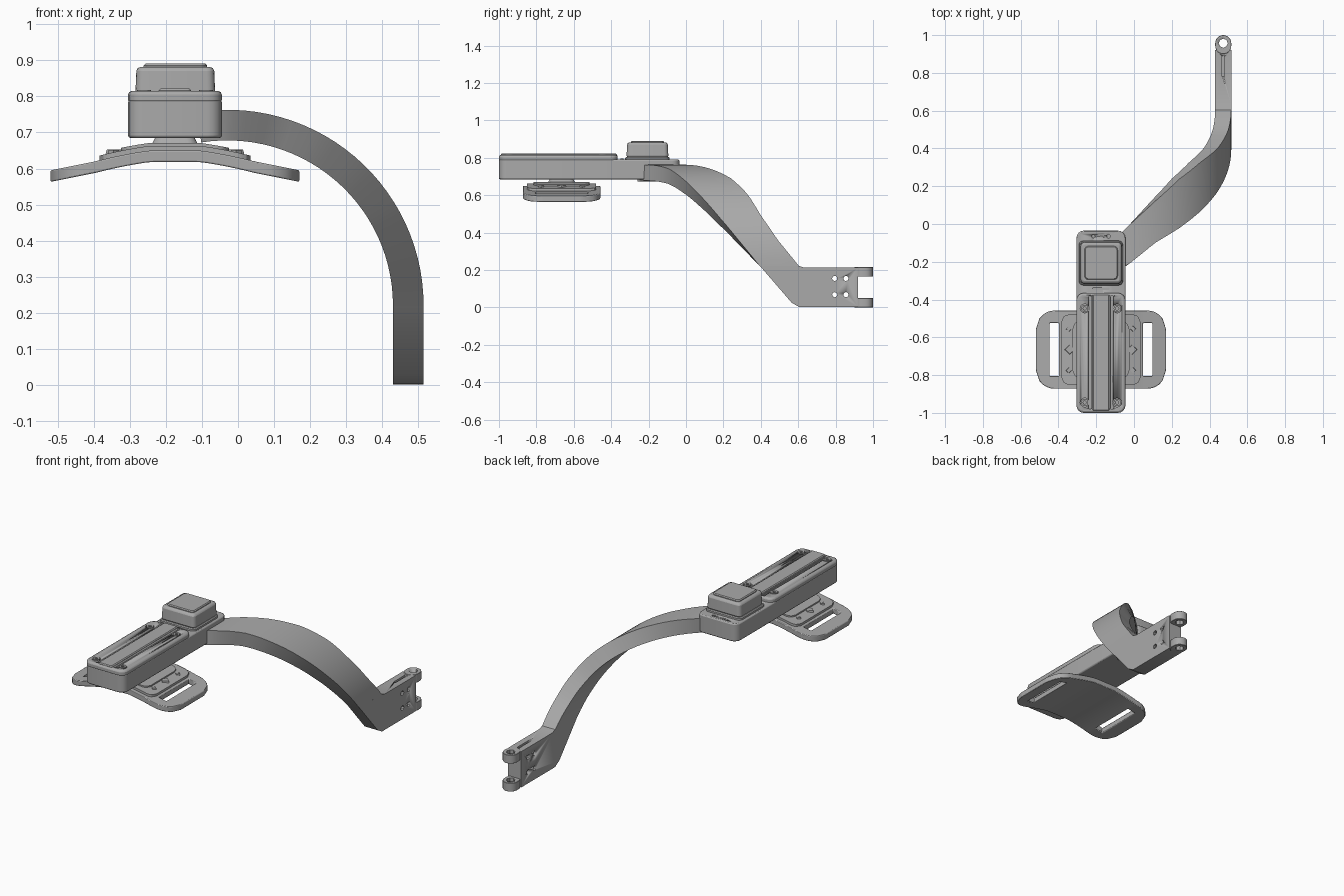
import bpy, bmesh
from math import sin, cos, pi, radians, sqrt
from mathutils import Vector

if "Cube" in bpy.data.objects:
    bpy.data.objects.remove(bpy.data.objects["Cube"])

grey = bpy.data.materials.new("plain grey")
grey.use_nodes = True
GREY = (0.4, 0.4, 0.4, 1)
grey.diffuse_color = GREY
grey.node_tree.nodes["Principled BSDF"].inputs["Base Color"].default_value = GREY


def finish(bm, name, smooth=True):
    bmesh.ops.recalc_face_normals(bm, faces=bm.faces)
    me = bpy.data.meshes.new(name)
    bm.to_mesh(me)
    bm.free()
    me.materials.append(grey)
    ob = bpy.data.objects.new(name, me)
    bpy.context.collection.objects.link(ob)
    activate(ob)
    if smooth:
        bpy.ops.object.shade_smooth_by_angle(angle=radians(30))
    return ob


def activate(ob):
    bpy.ops.object.select_all(action='DESELECT')
    ob.select_set(True)
    bpy.context.view_layer.objects.active = ob


def prism(name, pts, lo, hi, axis="z", top=1.0):
    """Extrude a profile along an axis; top scales the far end about its middle."""
    put = {"z": lambda a, b, h: (a, b, h), "x": lambda a, b, h: (h, a, b)}[axis]
    ca = (max(p[0] for p in pts) + min(p[0] for p in pts)) / 2
    cb = (max(p[1] for p in pts) + min(p[1] for p in pts)) / 2
    bm = bmesh.new()
    low = [bm.verts.new(put(a, b, lo)) for a, b in pts]
    high = [bm.verts.new(put(ca + (a - ca) * top, cb + (b - cb) * top, hi)) for a, b in pts]
    bm.faces.new(low)
    bm.faces.new(high)
    n = len(pts)
    for i in range(n):
        j = (i + 1) % n
        bm.faces.new((low[i], low[j], high[j], high[i]))
    return finish(bm, name)


def rounded(x0, x1, y0, y1, r, seg=4):
    pts = []
    corners = ((x1 - r, y1 - r), (x0 + r, y1 - r), (x0 + r, y0 + r), (x1 - r, y0 + r))
    for k, (cx, cy) in enumerate(corners):
        for i in range(seg + 1):
            a = (k + i / seg) * pi / 2
            pts.append((cx + r * cos(a), cy + r * sin(a)))
    return pts


def circle(cx, cy, r, n=12):
    return [(cx + r * cos(2 * pi * i / n), cy + r * sin(2 * pi * i / n)) for i in range(n)]


def bevel(ob, width, seg=2):
    m = ob.modifiers.new("bevel", 'BEVEL')
    m.width, m.segments, m.limit_method = width, seg, 'ANGLE'
    m.angle_limit = radians(50)
    activate(ob)
    bpy.ops.object.modifier_apply(modifier=m.name)


def cut(ob, cutters):
    for c in cutters:
        c.hide_render = True
        m = ob.modifiers.new("cut", 'BOOLEAN')
        m.operation, m.object, m.solver = 'DIFFERENCE', c, 'EXACT'
        activate(ob)
        bpy.ops.object.modifier_apply(modifier=m.name)
        bpy.data.objects.remove(c)


MID = -0.175   # centre line of housing and cuff

# housing body with a lower rear deck
body = prism("housing_body", rounded(-0.305, -0.045, -1.0, -0.035, 0.04), 0.685, 0.79)
bevel(body, 0.006)
cut(body, [prism("pin_hole", circle(MID + s * 0.04, -0.065, 0.009), 0.77, 0.85) for s in (-1, 1)])

# front lid with long grooves and screw pockets
lid = prism("housing_lid", rounded(-0.305, -0.045, -1.0, -0.365, 0.04), 0.78, 0.815)
bevel(lid, 0.01)
cuts = [prism("groove", rounded(MID + s * 0.058 - 0.008, MID + s * 0.058 + 0.008, -0.98, -0.38, 0.006),
              0.806, 0.85) for s in (-1, 1)]
spots = [(MID + s * 0.086, y) for s in (-1, 1) for y in (-0.945, -0.447)]
cuts += [prism("pocket", circle(x, y, 0.024), 0.804, 0.85) for x, y in spots]
cut(lid, cuts)
for i, (x, y) in enumerate(spots):
    screw = prism(f"lid_screw_{i + 1}", circle(x, y, 0.019), 0.795, 0.818)
    cut(screw, [prism("socket", circle(x, y, 0.009, 6), 0.808, 0.85)])
ridge = prism("lid_ridge", rounded(MID - 0.045, MID + 0.045, -0.99, -0.37, 0.01), 0.80, 0.822)
bevel(ridge, 0.005, 1)
prism("cable_slot_cover", rounded(MID - 0.045, MID + 0.045, -0.35, -0.335, 0.007), 0.78, 0.797)

# motor cap on the rear deck
flange = prism("motor_flange", rounded(-0.292, -0.058, -0.325, -0.088, 0.025), 0.78, 0.805)
bevel(flange, 0.005, 1)
cap = prism("motor_cap", rounded(-0.285, -0.063, -0.318, -0.094, 0.022), 0.80, 0.882, top=0.97)
bevel(cap, 0.012)
bevel(prism("motor_cap_top", rounded(-0.262, -0.086, -0.295, -0.117, 0.02), 0.87, 0.891), 0.005, 1)

# curved arm: a band on a quarter arc, sliding backwards as it descends
lows = [-0.29, -0.215, -0.10, -0.02, 0.07, 0.17, 0.28, 0.395]
highs = [-0.15, -0.01, 0.12, 0.24, 0.33, 0.40, 0.49, 0.605]


def sample(vals, t):
    i = min(int(t), len(vals) - 2)
    return vals[i] + (vals[i + 1] - vals[i]) * (t - i)


bm = bmesh.new()
rings = []
STEPS = 28
for k in range(STEPS + 1):
    t = 0.4 + k * 6.6 / STEPS
    a = radians(105 - 15 * t)
    y0, y1 = sample(lows, t), sample(highs, t)
    ring = [bm.verts.new((-0.03 + r * cos(a), y, 0.22 + (r - 0.002) * sin(a)))
            for r, y in ((0.46, y0), (0.545, y0), (0.545, y1), (0.46, y1))]
    if rings:
        for i in range(4):
            j = (i + 1) % 4
            bm.faces.new((rings[-1][i], rings[-1][j], ring[j], ring[i]))
    rings.append(ring)
bm.faces.new(rings[0])
bm.faces.new(rings[-1])
finish(bm, "curved_arm")

# upright end plate with rivet holes and a top slot
X0, X1 = 0.43, 0.515
XM = (X0 + X1) / 2
plate = prism("end_plate", [(0.395, 0.222), (0.565, 0.025), (0.605, 0.002), (0.92, 0.002),
                            (0.92, 0.213), (0.63, 0.213), (0.605, 0.222)], X0, X1, "x")
cuts = [prism("rivet_hole", circle(y, z, 0.014, 8), 0.4, 0.6, "x")
        for y in (0.795, 0.855) for z in (0.068, 0.155)]
cuts.append(prism("top_slot", rounded(XM - 0.007, XM + 0.007, 0.78, 0.89, 0.005), 0.195, 0.25))
cut(plate, cuts)

# hinge ears of the fork
for name, z0, z1 in (("lower_hinge_ear", 0.0, 0.05), ("upper_hinge_ear", 0.165, 0.215)):
    ear = prism(name, rounded(X0, X1, 0.90, 1.0, 0.0424, 6), z0, z1)
    bevel(ear, 0.006, 1)
    cut(ear, [prism("hinge_hole", circle(XM, 0.957, 0.024, 8), z0 - 0.1, z1 + 0.1)])

# strap cuff: curved plate with a long slot at each side
CY = -0.665


def drop(dx):
    """Downward bend of the cuff away from its centre line."""
    d = max(0, abs(dx) - 0.07)
    return min(0.20 * d, 0.4 * d * d + 0.14 * d)


def cuff_sheet(name, reach, half, radius, z_top, thick, slot):
    xs = [reach * i / 18 for i in range(-18, 19)]
    if slot:
        xs = sorted(xs + [s * v for s in (-1, 1) for v in (0.222, 0.272)])
    bm = bmesh.new()
    cols = []
    for dx in xs:
        over = max(0, abs(dx) - (reach - radius))
        h = half - radius + sqrt(max(0, radius ** 2 - over ** 2))
        m = min(0.14, h * 0.9)
        cols.append([bm.verts.new((MID + dx, CY + y, z_top - drop(dx))) for y in (-h, -m, m, h)])
    for i in range(len(xs) - 1):
        mid = abs(xs[i] + xs[i + 1]) / 2
        for j in range(3):
            if not (slot and j == 1 and 0.222 < mid < 0.272):
                bm.faces.new((cols[i][j], cols[i + 1][j], cols[i + 1][j + 1], cols[i][j + 1]))
    geo = bmesh.ops.extrude_face_region(bm, geom=bm.faces[:] + bm.edges[:] + bm.verts[:])
    new = [g for g in geo["geom"] if isinstance(g, bmesh.types.BMVert)]
    bmesh.ops.translate(bm, verts=new, vec=Vector((0, 0, -thick)))
    return finish(bm, name)


bevel(cuff_sheet("cuff_plate", 0.345, 0.207, 0.1, 0.65, 0.032, True), 0.007)
cuff_sheet("cuff_pad", 0.21, 0.185, 0.04, 0.663, 0.03, False)
cuff_sheet("cuff_inner_pad", 0.15, 0.15, 0.04, 0.671, 0.03, False)

# raised diamonds on the pad
for s in (-1, 1):
    for dx, dy, r in ((0.165, 0, 0.03), (0.17, 0.11, 0.018), (0.17, -0.11, 0.018)):
        z = 0.663 - drop(dx)
        prism("pad_diamond", circle(MID + s * dx, CY + dy, r, 4), z - 0.015, z + 0.006, top=0.8)

# flared neck joining cuff and housing
prism("cuff_neck", rounded(MID - 0.07, MID + 0.07, CY - 0.08, CY + 0.08, 0.03), 0.655, 0.69, top=0.75)
